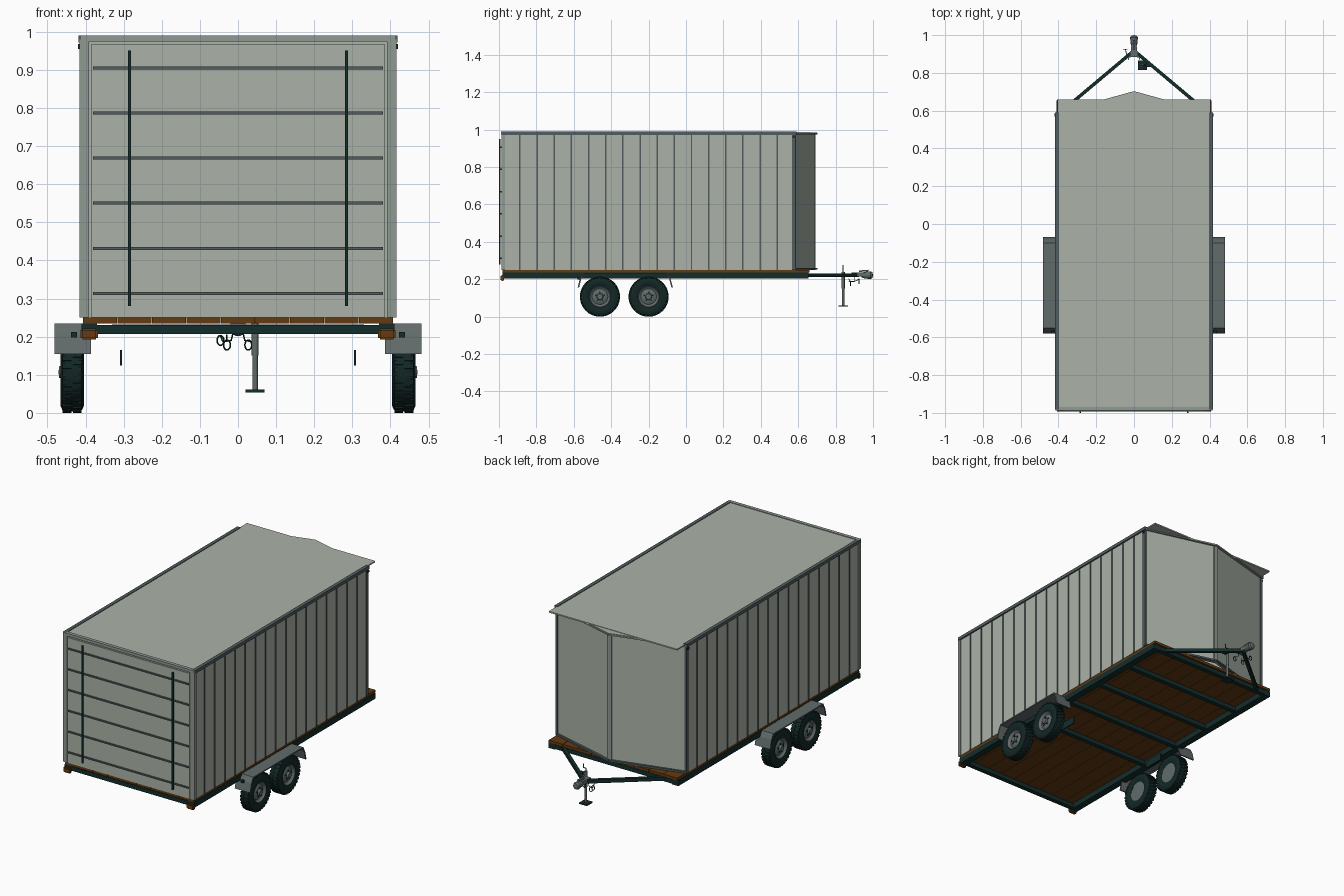
import bpy, bmesh, math
from mathutils import Matrix, Vector

if "Cube" in bpy.data.objects:
    bpy.data.objects.remove(bpy.data.objects["Cube"])


def mat(name, rgb):
    m = bpy.data.materials.new(name)
    m.diffuse_color = (*rgb, 1)
    m.use_nodes = True
    m.node_tree.nodes["Principled BSDF"].inputs["Base Color"].default_value = m.diffuse_color
    return m


PANEL = mat("pale_panel", (0.41, 0.45, 0.39))
TRIM = mat("grey_trim", (0.085, 0.11, 0.11))
STEEL = mat("mid_grey_steel", (0.12, 0.145, 0.145))
EDGE = mat("light_grey_edging", (0.28, 0.32, 0.29))
FRAME = mat("dark_green_frame", (0.006, 0.026, 0.024))
RUBBER = mat("black_rubber", (0.006, 0.02, 0.019))
WOOD = mat("brown_wood", (0.13, 0.042, 0.006))


def finish(name, bm, m, smooth=False):
    bmesh.ops.recalc_face_normals(bm, faces=bm.faces)
    me = bpy.data.meshes.new(name)
    bm.to_mesh(me)
    bm.free()
    ob = bpy.data.objects.new(name, me)
    bpy.context.collection.objects.link(ob)
    me.materials.append(m)
    if smooth:
        bpy.context.view_layer.objects.active = ob
        ob.select_set(True)
        bpy.ops.object.shade_smooth_by_angle(angle=math.radians(35))
        ob.select_set(False)
    return ob


def add_box(bm, lo, hi, M=Matrix()):
    lo, hi = Vector(lo), Vector(hi)
    bmesh.ops.create_cube(bm, size=1, matrix=M @ Matrix.Translation((lo + hi) / 2) @ Matrix.Diagonal((*(hi - lo), 1)))


def boxes(name, m, items):
    bm = bmesh.new()
    for lo, hi in items:
        add_box(bm, lo, hi)
    return finish(name, bm, m)


def beam(name, m, a, b, w, h):
    # horizontal or sloping bar between two points
    a, b = Vector(a), Vector(b)
    d = (b - a).normalized()
    side = d.cross(Vector((0, 0, 1))).normalized()
    R = Matrix((d, side, d.cross(side))).transposed().to_4x4()
    bm = bmesh.new()
    add_box(bm, (0, -w / 2, -h / 2), ((b - a).length, w / 2, h / 2), Matrix.Translation(a) @ R)
    return finish(name, bm, m)


def prism(name, m, pts, axis, lo, hi):
    # extrude a closed outline along x or z
    bm = bmesh.new()
    place = (lambda p, t: (t, p[0], p[1])) if axis == 'x' else (lambda p, t: (p[0], p[1], t))
    f = bm.faces.new([bm.verts.new(place(p, lo)) for p in pts])
    r = bmesh.ops.extrude_face_region(bm, geom=[f])
    v = Vector((hi - lo, 0, 0)) if axis == 'x' else Vector((0, 0, hi - lo))
    bmesh.ops.translate(bm, vec=v, verts=[e for e in r['geom'] if isinstance(e, bmesh.types.BMVert)])
    return finish(name, bm, m)


def lathe(name, m, prof, M, n=40):
    # spin an (x, radius) profile about x
    bm = bmesh.new()
    vs = [bm.verts.new((x, 0, r)) for x, r in prof]
    es = [bm.edges.new(p) for p in zip(vs, vs[1:])]
    bmesh.ops.spin(bm, geom=vs + es, cent=(0, 0, 0), axis=(1, 0, 0), angle=math.tau, steps=n)
    bmesh.ops.remove_doubles(bm, verts=bm.verts, dist=1e-5)
    bm.transform(M)
    return finish(name, bm, m, True)


def wire(name, m, pts, r, closed=False):
    cu = bpy.data.curves.new(name, 'CURVE')
    cu.dimensions = '3D'
    cu.bevel_depth, cu.bevel_resolution = r, 2
    s = cu.splines.new('POLY')
    s.points.add(len(pts) - 1)
    for p, q in zip(s.points, pts):
        p.co = (*q, 1)
    s.use_cyclic_u = closed
    cu.use_fill_caps = True
    ob = bpy.data.objects.new(name, cu)
    bpy.context.collection.objects.link(ob)
    cu.materials.append(m)


# cargo body: side walls, vee nose, roof, door
Y0, Y1, YN, ZB, ZT = -0.98, 0.58, 0.69, 0.25, 0.98
for s, tag in ((1, "right"), (-1, "left")):
    boxes(f"{tag}_wall", PANEL, [((s * 0.405 - 0.005, Y0, ZB), (s * 0.405 + 0.005, Y1, ZT))])
    step = (Y1 - Y0) / 17
    boxes(f"{tag}_wall_ribs", TRIM, [((s * 0.411 - 0.003, Y0 + i * step - 0.004, ZB),
                                      (s * 0.411 + 0.003, Y0 + i * step + 0.004, ZT)) for i in range(1, 17)])
    prism(f"{tag}_nose_panel", PANEL, [(s * 0.41, Y1), (0, YN), (0, YN - 0.01), (s * 0.40, Y1 - 0.01)], 'z', ZB, ZT)
    boxes(f"{tag}_front_corner_trim", EDGE, [((s * 0.4035 - 0.0125, Y0 - 0.006, ZB), (s * 0.4035 + 0.0125, Y0 + 0.012, ZT))])
    boxes(f"{tag}_nose_corner_trim", TRIM, [((s * 0.408 - 0.007, Y1 - 0.012, ZB), (s * 0.408 + 0.007, Y1 + 0.006, ZT))])
    boxes(f"{tag}_roof_rail", TRIM, [((s * 0.408 - 0.01, Y0 - 0.003, 0.972), (s * 0.408 + 0.01, Y1 + 0.01, 0.99))])
    boxes(f"{tag}_marker_lamp", FRAME, [((s * 0.416 - 0.004, 0.57, 0.955), (s * 0.416 + 0.004, 0.585, 0.968))])
    # edging that follows the vee at floor and roof
    beam(f"{tag}_nose_base_trim", TRIM, (s * 0.41, Y1 + 0.003, 0.256), (0, YN + 0.006, 0.256), 0.014, 0.01)
    beam(f"{tag}_nose_top_trim", EDGE, (s * 0.41, Y1 + 0.003, 0.977), (0, YN + 0.006, 0.977), 0.014, 0.008)
boxes("nose_centre_trim", EDGE, [((-0.013, YN - 0.008, ZB), (0.013, YN + 0.003, ZT))])
boxes("roof", PANEL, [((-0.405, Y0, 0.979), (0.405, 0.66, 0.9865))])
prism("roof_nose_cap", PANEL, [(-0.36, 0.6), (0.36, 0.6), (0, 0.7)], 'z', 0.976, 0.984)
boxes("front_header", EDGE, [((-0.415, Y0 - 0.008, 0.974), (0.415, Y0 + 0.012, 0.99))])
boxes("door_surround", PANEL, [((-0.405, Y0 - 0.002, ZB), (0.405, Y0 + 0.01, 0.976))])
boxes("door", PANEL, [((-0.385, Y0 - 0.006, ZB), (0.385, Y0, 0.966))])
boxes("door_slats", TRIM, [((-0.38, -0.993, z - 0.004), (0.38, -0.985, z + 0.004))
                           for z in (0.313, 0.431, 0.55, 0.669, 0.787, 0.905)])
boxes("door_lock_bars", FRAME, [((x - 0.004, -1.0, 0.28), (x + 0.004, -0.992, 0.95)) for x in (-0.285, 0.285)])

# plank deck
w = 0.815 / 9
boxes("deck_planks", WOOD, [((-0.4075 + i * w + 0.001, Y0 - 0.002, 0.235),
                            (-0.4075 + (i + 1) * w - 0.001, 0.66, 0.25)) for i in range(9)])
# chassis
boxes("side_rails", FRAME, [((s * 0.39 - 0.02, Y0, 0.203), (s * 0.39 + 0.02, 0.655, 0.235)) for s in (-1, 1)])
boxes("cross_members", FRAME, [((-0.372, y - 0.013, 0.207), (0.372, y + 0.013, 0.231))
                               for y in (-0.965, -0.36, -0.1, 0.15, 0.4, 0.642)])
bm = bmesh.new()
for s in (-1, 1):
    add_box(bm, (s * 0.39 - 0.023, -0.992, 0.192), (s * 0.39 + 0.023, -0.972, 0.222))
bmesh.ops.bevel(bm, geom=bm.edges[:], offset=0.005, segments=2, affect='EDGES')
finish("end_blocks", bm, WOOD)

# wheels, fenders, spring plates
tyre = [(-0.024, 0.055), (-0.03, 0.068), (-0.031, 0.088), (-0.026, 0.099), (-0.016, 0.104),
        (0.016, 0.104), (0.026, 0.099), (0.031, 0.088), (0.03, 0.068), (0.024, 0.055)]
rim = [(-0.022, 0.0), (-0.022, 0.057), (0.024, 0.059), (0.027, 0.055), (0.018, 0.05), (0.014, 0.042),
       (0.022, 0.03), (0.022, 0.018), (0.034, 0.015), (0.036, 0.0)]
for s, tag in ((1, "right"), (-1, "left")):
    for k, y in enumerate((-0.46, -0.20)):
        M = Matrix.Translation((s * 0.435, y, 0.107)) @ Matrix.Diagonal((s, 1, 1, 1))
        lathe(f"{tag}_tyre_{k + 1}", RUBBER, tyre, M)
        lathe(f"{tag}_rim_{k + 1}", STEEL, rim, M)
        bm = bmesh.new()
        for i in range(32):
            for side in (-1, 1):
                R = Matrix.Rotation(math.tau * (i + 0.25 * side) / 32, 4, 'X')
                x = side * 0.0135
                add_box(bm, (x - 0.0115, -0.0065, 0.099), (x + 0.0115, 0.0065, 0.107), M @ R)
        finish(f"{tag}_tread_{k + 1}", bm, RUBBER)
        bm = bmesh.new()
        for i in range(5):
            R = Matrix.Rotation(math.tau * i / 5, 4, 'X')
            add_box(bm, (0.018, -0.004, 0.02), (0.026, 0.004, 0.028), M @ R)
        finish(f"{tag}_wheel_nuts_{k + 1}", bm, FRAME)
    # folded plate fender outline, flat top with drooping ends
    half = [(0.255, 0.155), (0.242, 0.205), (0.225, 0.234)]
    inner = [(0.222, 0.227), (0.235, 0.202), (0.247, 0.155)]
    yc = -0.325
    out = [(yc + a, b) for a, b in half] + [(yc - a, b) for a, b in reversed(half)]
    out += [(yc - a, b) for a, b in reversed(inner)] + [(yc + a, b) for a, b in inner]
    prism(f"{tag}_fender", STEEL, out, 'x', s * 0.385, s * 0.482)
    boxes(f"{tag}_fender_lamp", FRAME, [((s * 0.43 - 0.008, -0.58, 0.198), (s * 0.43 + 0.008, -0.565, 0.212))])
    boxes(f"{tag}_spring_plate", FRAME, [((s * 0.307 - 0.003, -0.26, 0.124), (s * 0.307 + 0.003, -0.14, 0.165))])

# drawbar and coupler
for s, tag in ((1, "right"), (-1, "left")):
    beam(f"{tag}_drawbar", FRAME, (s * 0.325, 0.645, 0.222), (0, 0.918, 0.222), 0.018, 0.02)
prism("coupler_neck", STEEL, [(-0.02, 0.885), (0.02, 0.885), (0.013, 0.955), (-0.013, 0.955)], 'z', 0.214, 0.236)
T = Matrix.Translation((0, 0.972, 0.222)) @ Matrix.Rotation(math.pi / 2, 4, 'Z')
lathe("coupler_head", STEEL, [(-0.035, 0), (-0.033, 0.012), (-0.02, 0.017), (0.015, 0.021),
                              (0.024, 0.016), (0.028, 0)], T, 20)
beam("coupler_latch", STEEL, (0, 0.925, 0.243), (0, 0.975, 0.247), 0.012, 0.008)

# jack stand
U = Matrix.Translation((0.045, 0.84, 0)) @ Matrix.Rotation(-math.pi / 2, 4, 'Y')
lathe("jack_post", STEEL, [(0.06, 0), (0.06, 0.007), (0.15, 0.007), (0.15, 0.009), (0.238, 0.009), (0.238, 0)], U, 20)
boxes("jack_foot", FRAME, [((0.02, 0.815, 0.054), (0.07, 0.865, 0.061))])
beam("jack_bracket", FRAME, (0.045, 0.84, 0.222), (0.095, 0.84, 0.222), 0.016, 0.014)
wire("jack_crank", STEEL, [(0.045, 0.84, 0.235), (0.045, 0.84, 0.255), (0.06, 0.84, 0.255), (0.06, 0.84, 0.277)], 0.003)

# safety chains
for i, (x, y, z) in enumerate(((-0.046, 0.925, 0.19), (-0.029, 0.88, 0.178), (0.027, 0.88, 0.178))):
    wire(f"chain_ring_{i + 1}", FRAME, [(x + 0.009 * math.cos(t * math.tau / 16), y, z + 0.013 * math.sin(t * math.tau / 16))
                                        for t in range(16)], 0.002, True)
for s, tag in ((1, "right"), (-1, "left")):
    wire(f"{tag}_chain", FRAME, [(s * 0.012, 0.9, 0.215), (s * 0.018, 0.9, 0.19), (s * 0.035, 0.89, 0.187),
                                 (s * 0.028, 0.87, 0.19)], 0.002)
wire("chain_link", FRAME, [(-0.03, 0.87, 0.205), (-0.03, 0.875, 0.188), (-0.04, 0.9, 0.188), (-0.045, 0.925, 0.2)], 0.002)
